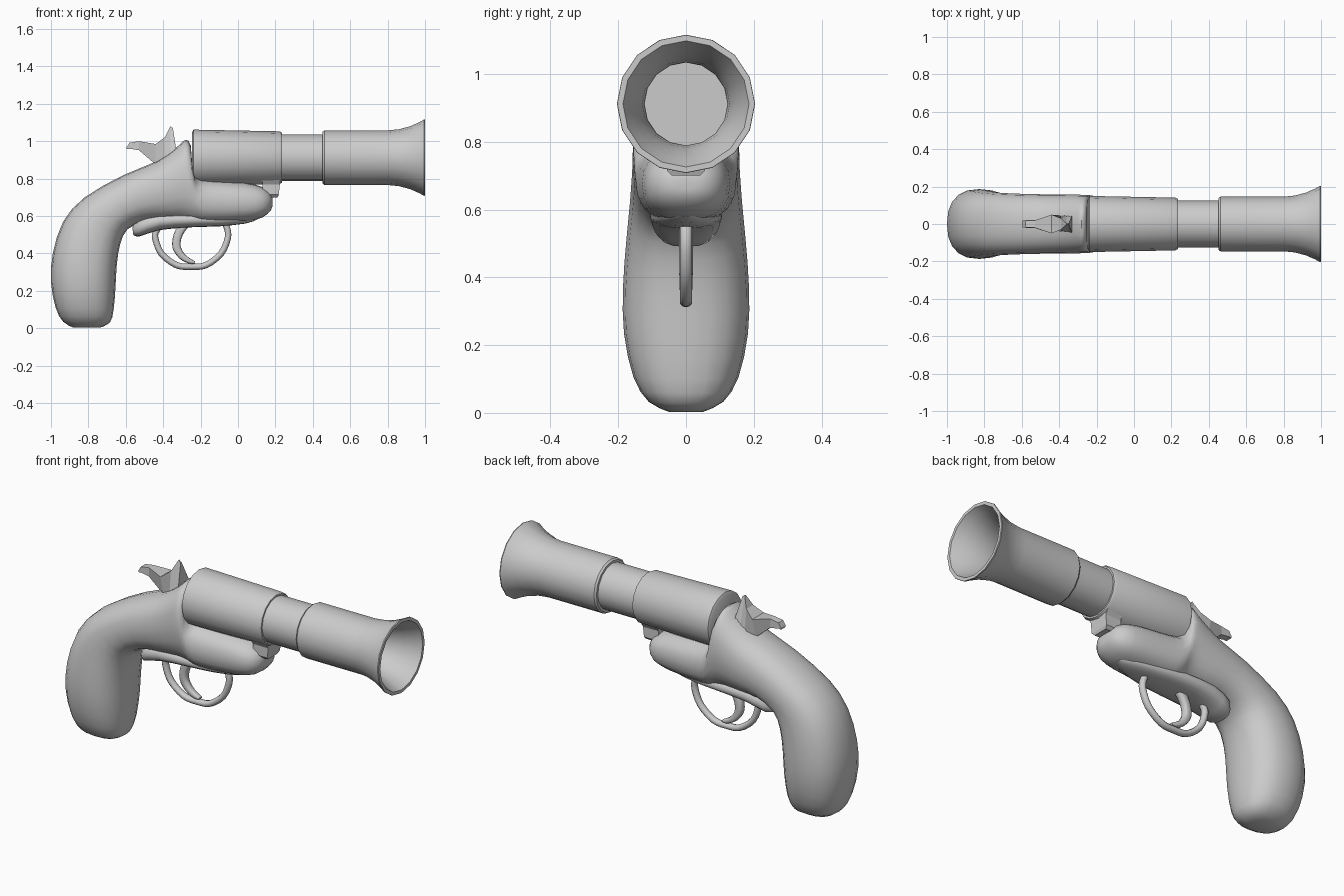
import bpy, bmesh, math
from mathutils import Vector

AXIS_Z = 0.912


def finish(name, bm, angle=40):
    bmesh.ops.remove_doubles(bm, verts=bm.verts, dist=1e-5)
    bmesh.ops.recalc_face_normals(bm, faces=bm.faces)
    me = bpy.data.meshes.new(name)
    bm.to_mesh(me)
    bm.free()
    ob = bpy.data.objects.new(name, me)
    bpy.context.collection.objects.link(ob)
    if angle:
        me.shade_smooth()
        me.set_sharp_from_angle(angle=math.radians(angle))
    return ob


def skin(bm, rings, caps=True):
    n = len(rings[0])
    for a, b in zip(rings, rings[1:]):
        for i in range(n):
            j = (i + 1) % n
            bm.faces.new((a[i], a[j], b[j], b[i]))
    if caps:
        bm.faces.new(rings[0])
        bm.faces.new(rings[-1])


def revolve(name, profile, sides=16):
    """Turn (x, radius) points about the bore axis."""
    bm = bmesh.new()
    rings = []
    for x, r in profile:
        rings.append([bm.verts.new((x, r * math.sin(t), AXIS_Z + r * math.cos(t)))
                      for t in (2 * math.pi * i / sides for i in range(sides))])
    skin(bm, rings)
    return finish(name, bm, 32)


def refine(pts, steps):
    """Catmull-Rom refinement of a list of equal-length tuples."""
    v = [Vector(p) for p in pts]
    out = []
    for i in range(len(v) - 1):
        p0, p1, p2, p3 = v[max(i - 1, 0)], v[i], v[i + 1], v[min(i + 2, len(v) - 1)]
        for s in range(steps):
            t = s / steps
            out.append(0.5 * (2 * p1 + (p2 - p0) * t + (2 * p0 - 5 * p1 + 4 * p2 - p3) * t * t
                              + (3 * p1 - p0 - 3 * p2 + p3) * t ** 3))
    return out + [v[-1]]


def loft(name, stations, steps=2, sides=20, power=2.4):
    """Stations: outer x, outer z, inner x, inner z, half width."""
    bm = bmesh.new()
    rings = []
    for ox, oz, ix, iz, w in refine(stations, steps):
        ring = []
        for i in range(sides):
            t = 2 * math.pi * i / sides
            c, s = math.cos(t), math.sin(t)
            c = math.copysign(abs(c) ** (2 / power), c)
            s = math.copysign(abs(s) ** (2 / power), s)
            f = (1 - c) / 2
            ring.append(bm.verts.new((ox + (ix - ox) * f, w * s, oz + (iz - oz) * f)))
        rings.append(ring)
    skin(bm, rings)
    return finish(name, bm, 50)


# Barrel: breech sleeve, slim middle, flared muzzle with an open bore
revolve("breech_sleeve", [(-0.245, 0.138), (-0.238, 0.150), (0.222, 0.141), (0.235, 0.134)])
revolve("barrel_middle", [(0.20, 0.125), (0.49, 0.125)])
revolve("muzzle", [(0.452, 0.125), (0.452, 0.138), (0.462, 0.146), (0.80, 0.146), (0.86, 0.152),
                   (0.92, 0.168), (0.97, 0.190), (0.995, 0.204), (1.0, 0.203), (1.0, 0.186),
                   (0.96, 0.167), (0.91, 0.145), (0.85, 0.129), (0.80, 0.123), (0.50, 0.122)])

# Curved grip running into the stock, recoil shield and fore-end
loft("grip_and_frame", [
    (-0.88, 0.003, -0.74, 0.003, 0.05),
    (-0.935, 0.035, -0.685, 0.03, 0.11),
    (-0.975, 0.11, -0.665, 0.10, 0.155),
    (-1.0, 0.25, -0.655, 0.22, 0.183),
    (-0.99, 0.40, -0.648, 0.34, 0.186),
    (-0.935, 0.57, -0.63, 0.45, 0.176),
    (-0.82, 0.70, -0.59, 0.53, 0.166),
    (-0.61, 0.82, -0.50, 0.57, 0.160),
    (-0.43, 0.895, -0.40, 0.575, 0.158),
    (-0.32, 0.975, -0.31, 0.575, 0.157),
    (-0.28, 1.008, -0.27, 0.57, 0.156),
    (-0.252, 0.975, -0.235, 0.565, 0.155),
    (-0.235, 0.83, -0.19, 0.56, 0.150),
    (-0.15, 0.795, -0.12, 0.56, 0.142),
    (0.03, 0.78, 0.04, 0.57, 0.130),
    (0.13, 0.755, 0.13, 0.592, 0.112),
    (0.175, 0.72, 0.175, 0.63, 0.07),
    (0.185, 0.69, 0.185, 0.66, 0.03)])

# Raised plate under the frame that carries the trigger
loft("trigger_plate", [
    (-0.565, 0.54, -0.56, 0.50, 0.04),
    (-0.53, 0.59, -0.53, 0.49, 0.085),
    (-0.42, 0.62, -0.42, 0.525, 0.105),
    (-0.25, 0.62, -0.25, 0.54, 0.105),
    (-0.10, 0.62, -0.10, 0.545, 0.09),
    (0.04, 0.62, 0.04, 0.56, 0.06),
    (0.10, 0.62, 0.10, 0.58, 0.02)], steps=2, sides=16)

# Trigger guard: a tube swept along a smooth loop
path = refine([(-0.405, 0.56), (-0.437, 0.52), (-0.442, 0.48), (-0.41, 0.40), (-0.33, 0.338),
               (-0.25, 0.329), (-0.17, 0.338), (-0.09, 0.40), (-0.055, 0.48),
               (-0.057, 0.53), (-0.075, 0.57)], 3)
guard = []
for i, p in enumerate(path):
    d = (path[min(i + 1, len(path) - 1)] - path[max(i - 1, 0)]).normalized()
    n = Vector((d.y, -d.x)) * 0.017
    guard.append((*(p + n), *(p - n), 0.019))
loft("trigger_guard", guard, steps=1, sides=10, power=2)

# Curved trigger tapering to its tip
loft("trigger", [
    (-0.315, 0.56, -0.25, 0.56, 0.022),
    (-0.345, 0.50, -0.295, 0.50, 0.022),
    (-0.350, 0.43, -0.307, 0.44, 0.021),
    (-0.315, 0.375, -0.283, 0.395, 0.020),
    (-0.265, 0.347, -0.25, 0.370, 0.018),
    (-0.232, 0.345, -0.228, 0.358, 0.014)], steps=3, sides=10, power=3)

# Faceted hammer: (x, top z, bottom z, top half width, bottom half width)
bm = bmesh.new()
rings = []
for x, zt, zb, wt, wb in [(-0.595, 0.968, 0.958, 0.020, 0.020),
                          (-0.58, 0.992, 0.96, 0.020, 0.020),
                          (-0.53, 1.000, 0.952, 0.020, 0.022),
                          (-0.44, 0.985, 0.875, 0.050, 0.020),
                          (-0.39, 1.022, 0.88, 0.030, 0.045),
                          (-0.362, 1.08, 0.90, 0.004, 0.050),
                          (-0.348, 1.07, 0.92, 0.004, 0.050),
                          (-0.332, 0.965, 0.93, 0.045, 0.045)]:
    rings.append([bm.verts.new(c) for c in
                  ((x, -wt, zt), (x, wt, zt), (x, wb, zb), (x, -wb, zb))])
skin(bm, rings)
finish("hammer", bm, 0)

# Barrel lug in front of the fore-end
bm = bmesh.new()
rings = []
for z, x0, x1, w in [(0.70, 0.14, 0.212, 0.042), (0.715, 0.13, 0.218, 0.056),
                     (0.77, 0.13, 0.224, 0.056), (0.80, 0.13, 0.224, 0.075)]:
    rings.append([bm.verts.new(c) for c in
                  ((x0, -w, z), (x1, -w, z), (x1, w, z), (x0, w, z))])
skin(bm, rings)
finish("barrel_lug", bm, 0)
